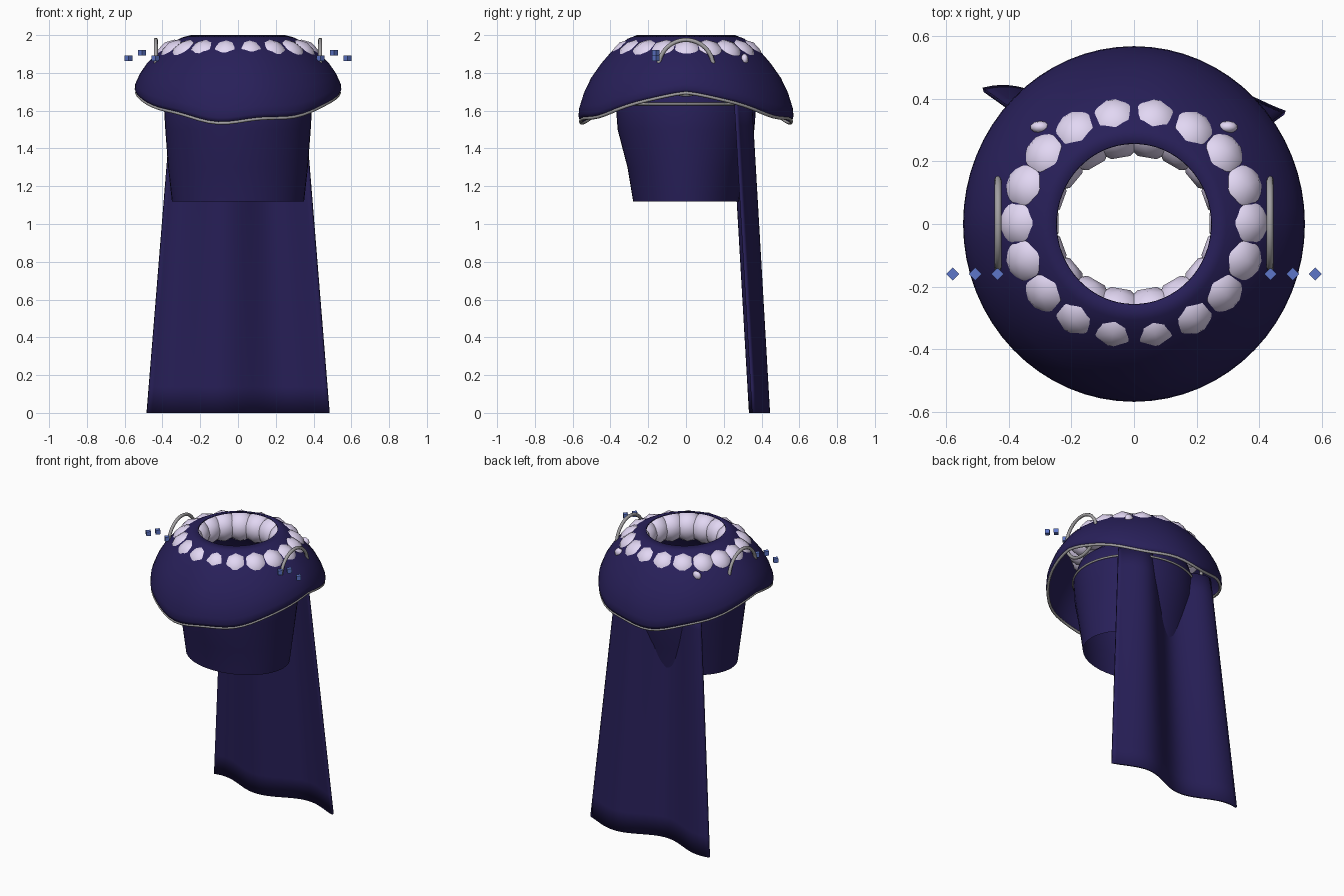
import bpy, bmesh, math
from mathutils import Matrix

if "Cube" in bpy.data.objects:
    bpy.data.objects.remove(bpy.data.objects["Cube"])


def material(name, color):
    m = bpy.data.materials.new(name)
    m.diffuse_color = (*color, 1)
    m.use_nodes = True
    m.node_tree.nodes["Principled BSDF"].inputs["Base Color"].default_value = m.diffuse_color
    return m


CLOTH = material("indigo_cloth", (0.021, 0.014, 0.1))
FUR = material("pale_fur", (0.76, 0.68, 0.9))
GEM = material("blue_gem", (0.11, 0.18, 0.58))
METAL = material("grey_metal", (0.36, 0.35, 0.36))


def finish(name, bm, mat, smooth=True):
    me = bpy.data.meshes.new(name)
    bmesh.ops.recalc_face_normals(bm, faces=bm.faces)
    bm.to_mesh(me)
    bm.free()
    me.materials.append(mat)
    for p in me.polygons:
        p.use_smooth = smooth
    ob = bpy.data.objects.new(name, me)
    bpy.context.collection.objects.link(ob)
    return ob


def grid(name, rows, mat, closed, thickness=0, offset=0):
    """Skin rows of points into a sheet, optionally thickened."""
    bm = bmesh.new()
    vs = [[bm.verts.new(p) for p in row] for row in rows]
    n = len(rows[0])
    for a, b in zip(vs, vs[1:]):
        for i in range(n if closed else n - 1):
            j = (i + 1) % n
            bm.faces.new((a[i], a[j], b[j], b[i]))
    ob = finish(name, bm, mat)
    if thickness:
        s = ob.modifiers.new("thickness", "SOLIDIFY")
        s.thickness, s.offset = thickness, offset
    return ob


def tube(name, pts, radius):
    """Closed round trim along a loop of points."""
    cu = bpy.data.curves.new(name, "CURVE")
    cu.dimensions = "3D"
    cu.bevel_depth, cu.bevel_resolution = radius, 2
    sp = cu.splines.new("POLY")
    sp.points.add(len(pts) - 1)
    for q, p in zip(sp.points, pts):
        q.co = (*p, 1)
    sp.use_cyclic_u = True
    cu.materials.append(METAL)
    ob = bpy.data.objects.new(name, cu)
    bpy.context.collection.objects.link(ob)
    return ob


def ring(rx, ry, z, n=48):
    return [(rx * math.cos(2 * math.pi * i / n), ry * math.sin(2 * math.pi * i / n), z)
            for i in range(n)]


# Shoulder mantle: dome with a wavy hem, higher at the sides
def hem(a):
    s = math.sin(a)
    return 1.695 - 0.153 * abs(s) ** 1.3 - 0.012 * s * s * math.cos(7 * a)


PROFILE = [(0, .455), (.04, .54), (.1, .605), (.2, .70), (.33, .79), (.5, .885),
           (.67, .95), (.85, .995), (.94, 1), (1, .985)]
N = 64
ANGLES = [2 * math.pi * i / N for i in range(N)]
rows = [[(.547 * r * math.cos(a), .569 * r * math.sin(a), 2 - f * (2 - hem(a))) for a in ANGLES]
        for f, r in PROFILE]
grid("mantle", rows, CLOTH, True, 0.008, -1)
tube("mantle_hem_trim", [(x * .995, y * .995, z) for x, y, z in rows[-1]], 0.009)

# Torso of the tunic: open below, shoulders drawing in under the collar
TORSO = [(1.12, .35, .28), (1.3, .37, .31), (1.5, .385, .362), (1.635, .393, .372),
         (1.74, .36, .34), (1.8, .29, .28)]
grid("tunic_torso", [ring(rx, ry, z) for z, rx, ry in TORSO], CLOTH, True)
tube("tunic_top_trim", ring(.395, .375, 1.635), 0.007)

# Back cape with soft folds
cape = []
for k in range(13):
    t = k / 12
    w = .483 - .135 * t
    cape.append([(w * u, .389 - .096 * t + .049 * math.cos(2 * math.pi * (.483 * u - .24) / .66),
                  1.66 * t) for u in [i / 18 - 1 for i in range(37)]])
grid("back_cape", cape, CLOTH, False, 0.014)

# Fur collar: overlapping tufts poking through the mantle
bm = bmesh.new()
for i in range(18):
    a = math.radians(20 * i)
    m = (Matrix.Translation((.336 * math.cos(a), .003 + .308 * math.sin(a), 1.876))
         @ Matrix.Rotation(a, 4, "Z"))
    bmesh.ops.create_icosphere(bm, subdivisions=2, radius=0.1, matrix=m)
finish("fur_collar", bm, FUR)

for side, label in ((-1, "left"), (1, "right")):
    # Shoulder rings
    tube(label + "_shoulder_ring",
         [(side * .435, y, 1.83 + z) for y, z, _ in ring(.145, .145, 0, 32)], 0.011)
    # Hanging gems
    bm = bmesh.new()
    for x, z in ((.437, 1.877), (.508, 1.907), (.58, 1.877)):
        m = Matrix.Translation((side * x, -.16, z)) @ Matrix.Rotation(math.pi / 4, 4, "Z")
        bmesh.ops.create_cube(bm, size=0.029, matrix=m)
    finish(label + "_gems", bm, GEM, False)
    # Cape clasps on the back of the mantle
    bm = bmesh.new()
    m = Matrix.Translation((side * .3, .31, 1.872)) @ Matrix.Diagonal((.032, .02, .03, 1))
    bmesh.ops.create_icosphere(bm, subdivisions=2, radius=1, matrix=m)
    finish(label + "_cape_clasp", bm, FUR)
